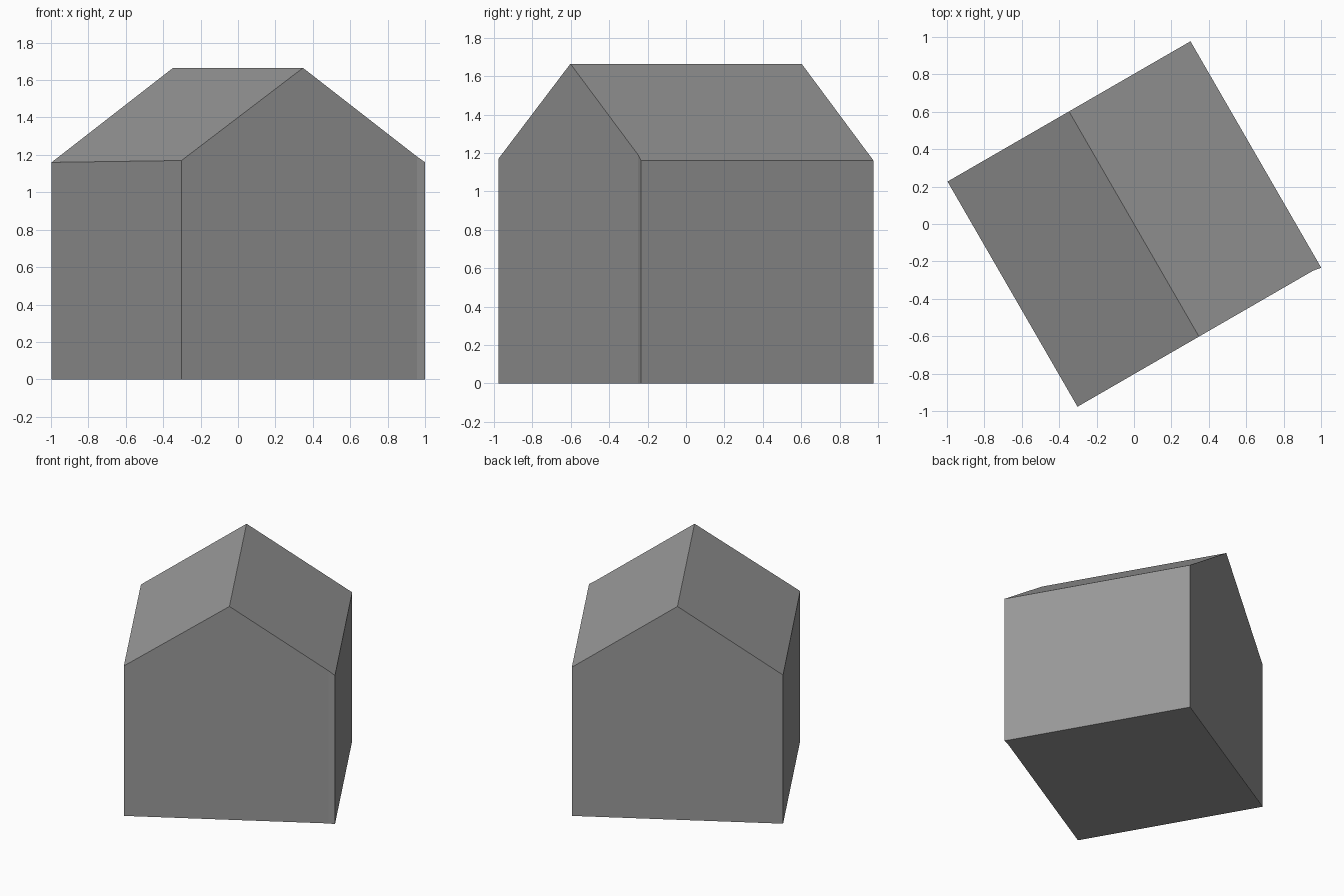
import bpy, bmesh, math
from mathutils import Matrix

cube = bpy.data.objects.get("Cube")
if cube:
    bpy.data.objects.remove(cube, do_unlink=True)

# Single wall colour
grey = bpy.data.materials.new("plain grey")
grey.use_nodes = True
colour = (0.319, 0.319, 0.319, 1)
grey.diffuse_color = colour
grey.node_tree.nodes["Principled BSDF"].inputs["Base Color"].default_value = colour

HALF_WIDTH, HALF_LENGTH, EAVE, RIDGE = 0.75, 0.695, 1.16, 1.665

# Gabled profile, extruded along the ridge
profile = [(-HALF_WIDTH, 0), (HALF_WIDTH, 0), (HALF_WIDTH, EAVE),
           (0, RIDGE), (-HALF_WIDTH, EAVE)]
bm = bmesh.new()
front = bm.faces.new([bm.verts.new((x, -HALF_LENGTH, z)) for x, z in profile])
back = bmesh.ops.extrude_face_region(bm, geom=[front])["geom"]
bmesh.ops.translate(bm, vec=(0, 2 * HALF_LENGTH, 0),
                    verts=[v for v in back if isinstance(v, bmesh.types.BMVert)])

# Front gable kinks outward slightly beside its right-hand corner
gable = [f for f in bm.faces if f.calc_center_median().y < -HALF_LENGTH + 0.01]
bmesh.ops.bisect_plane(bm, geom=gable + list(gable[0].edges) + list(gable[0].verts),
                       plane_co=(0.705, 0, 0), plane_no=(1, 0, 0))
for v in bm.verts:
    if v.co.y < 0 and v.co.x > 0.74:
        v.co.y -= 0.008
    # Front left eave sits a touch higher
    if v.co.y < 0 and v.co.x < -0.7 and v.co.z > 1:
        v.co.z += 0.01

# Turn the block on its base
bmesh.ops.transform(bm, matrix=Matrix.Rotation(math.radians(30), 4, "Z"), verts=bm.verts)
bmesh.ops.recalc_face_normals(bm, faces=bm.faces)

mesh = bpy.data.meshes.new("gabled_house")
bm.to_mesh(mesh)
bm.free()
mesh.materials.append(grey)
house = bpy.data.objects.new("gabled_house", mesh)
bpy.context.collection.objects.link(house)
